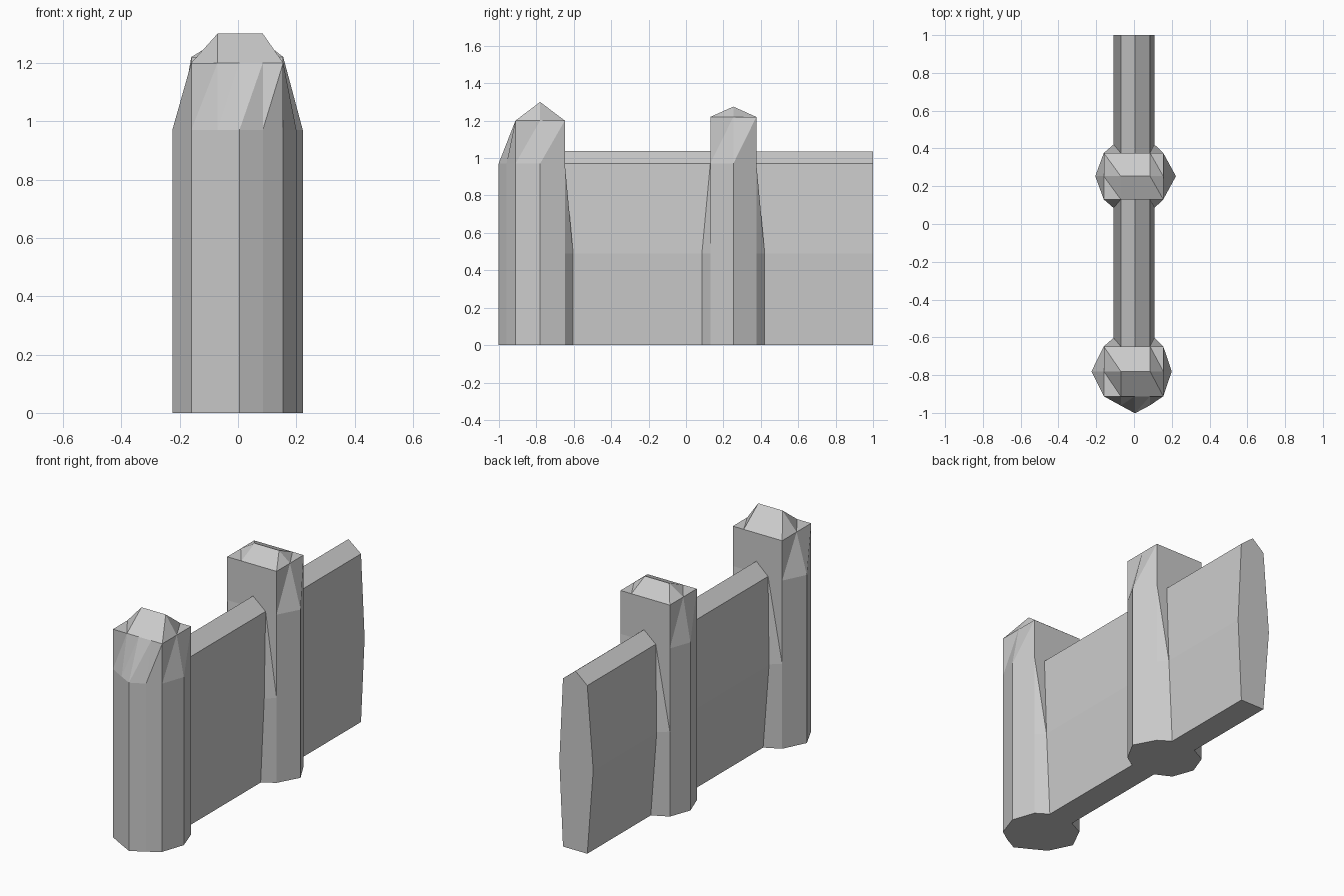
import bpy

if "Cube" in bpy.data.objects:
    bpy.data.objects.remove(bpy.data.objects["Cube"])

# Shared x columns of the wall and posts, and the main heights
L, C, R = -0.07, 0.005, 0.085      # wall faces and centre line
EL, ER = -0.16, 0.155              # post corners
BULGE = 0.108                      # wall half width at mid height
MID, TOP = 0.49, 0.97


def make(name, verts, faces):
    mesh = bpy.data.meshes.new(name)
    mesh.from_pydata(verts, [], faces)
    mesh.update()
    obj = bpy.data.objects.new(name, mesh)
    bpy.context.collection.objects.link(obj)
    return obj


def wall(name, y0, y1, ridge, end_cap):
    # bulging profile with a ridged coping, swept along y
    profile = [(L, 0), (R, 0), (BULGE, MID), (R, TOP), (C, ridge), (L, TOP), (-BULGE, MID)]
    n = len(profile)
    verts = [(x, y, z) for y in (y0, y1) for x, z in profile]
    faces = [(i, (i + 1) % n, (i + 1) % n + n, i + n) for i in range(n)]
    faces = [f[::-1] for f in faces]
    if end_cap:
        faces.append(tuple(range(2 * n - 1, n - 1, -1)))
    make(name, verts, faces)


def post(name, m, h, left, right, eave, ridge, pointed_front):
    f, b = m - h, m + h

    def ring(z, flare, bulge, tip, wl, wr):
        # outline counter-clockwise from the left corner
        xl, xr = (-BULGE, BULGE) if bulge else (L, R)
        if pointed_front:
            front = [(L, f - tip * 0.55), (C, f - tip), (R, f - tip * 0.53)]
        else:
            front = [(xl, f - flare), (C, f - flare), (xr, f - flare)]
        pts = [(wl, m), (EL, f), *front, (ER, f), (wr, m), (ER, b),
               (xr, b + flare), (C, b + flare), (xl, b + flare), (EL, b)]
        return [(x, y, z) for x, y in pts]

    verts = (ring(0, 0.045, False, 0.09, left, right)
             + ring(MID, 0.045, True, 0.09, left, right)
             + ring(TOP, 0, False, 0.09, left, right)
             + ring(eave, 0, False, 0, EL, ER)
             + [(L, m, ridge), (R, m, ridge)])
    faces = [tuple(range(11, -1, -1))]
    for i in range(12):
        j = (i + 1) % 12
        faces.append((i, j, j + 12, i + 12))
        faces += [(i + 12, j + 12, i + 24), (j + 12, j + 24, i + 24)]
        faces += [(i + 24, j + 24, j + 36), (i + 24, j + 36, i + 36)]
    # hipped cap, A and B are the ridge ends
    A, B, e = 48, 49, 36
    cap = [(2, 3, 4, B, A), (0, 2, A), (0, 1, 2), (4, 5, B), (5, 6, B),
           (6, 7, 8), (6, 8, B), (8, 9, 10, A, B), (10, 11, A), (11, 0, A)]
    faces += [tuple(v if v >= A else v + e for v in face) for face in cap]
    make(name, verts, faces)


# Posts
post("end_post", -0.78, 0.132, -0.225, 0.2, 1.2, 1.3, True)
post("middle_post", 0.253, 0.123, -0.205, 0.222, 1.22, 1.275, False)

# Wall panels
wall("front_wall", -0.648, 0.13, 1.038, False)
wall("rear_wall", 0.376, 1.0, 1.034, True)
